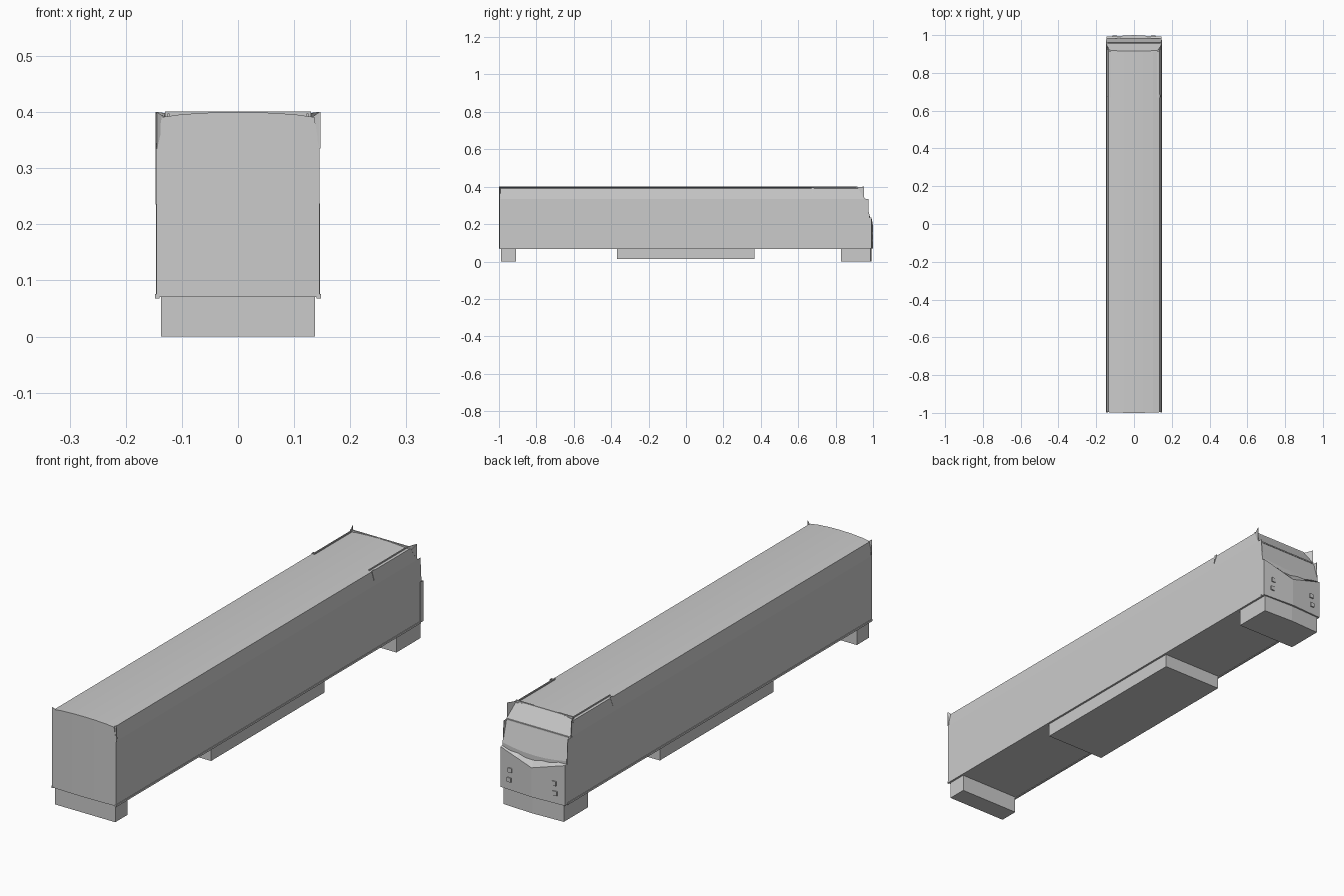
import bpy, bmesh
from mathutils import Vector

old = bpy.data.objects.get("Cube")
if old:
    bpy.data.objects.remove(old, do_unlink=True)

GREY = (0.6, 0.6, 0.6, 1)
paint = bpy.data.materials.new("plain grey")
paint.use_nodes = True
paint.diffuse_color = GREY
paint.node_tree.nodes["Principled BSDF"].inputs["Base Color"].default_value = GREY


def finish(name, bm):
    bmesh.ops.recalc_face_normals(bm, faces=bm.faces)
    mesh = bpy.data.meshes.new(name)
    bm.to_mesh(mesh)
    bm.free()
    mesh.materials.append(paint)
    obj = bpy.data.objects.new(name, mesh)
    bpy.context.collection.objects.link(obj)
    return obj


def box(name, x0, x1, y0, y1, z0, z1):
    bm = bmesh.new()
    bmesh.ops.create_cube(bm, size=1)
    for v in bm.verts:
        v.co = Vector((x1 if v.co.x > 0 else x0,
                       y1 if v.co.y > 0 else y0,
                       z1 if v.co.z > 0 else z0))
    return finish(name, bm)


def columns(rows):
    """Solid from columns (x, y_front, y_rear, z_low, z_top_front, z_top_rear)."""
    bm = bmesh.new()
    rings = []
    for x, yf, yr, z, tf, tr in rows:
        rings.append([bm.verts.new(p) for p in
                      ((x, yf, z), (x, yr, z), (x, yr, tr), (x, yf, tf))])
    for a, b in zip(rings, rings[1:]):
        for i in range(4):
            j = (i + 1) % 4
            bm.faces.new((a[i], a[j], b[j], b[i]))
    bm.faces.new(rings[0])
    bm.faces.new(rings[-1])
    return bm


def slice_rear(bm, low, high):
    """Cut away everything behind the sloped plane through two (y, z) points."""
    dy, dz = high[0] - low[0], high[1] - low[1]
    res = bmesh.ops.bisect_plane(
        bm, geom=bm.verts[:] + bm.edges[:] + bm.faces[:], dist=1e-6,
        plane_co=(0, low[0], low[1]), plane_no=(0, dz, -dy), clear_outer=True)
    cut = [e for e in res["geom_cut"] if isinstance(e, bmesh.types.BMEdge)]
    bmesh.ops.holes_fill(bm, edges=cut, sides=0)


def sheet(name, *points, thick=0.002):
    bm = bmesh.new()
    face = bm.faces.new([bm.verts.new(p) for p in points])
    shift = face.normal.copy()
    face.normal_update()
    shift = face.normal * thick
    res = bmesh.ops.extrude_face_region(bm, geom=[face], use_keep_orig=True)
    verts = [v for v in res["geom"] if isinstance(v, bmesh.types.BMVert)]
    bmesh.ops.translate(bm, verts=verts, vec=-shift)
    return finish(name, bm)


# Carriage body: arched roof, slightly bowed ends, sloped cab front
W = 0.145
half = [(0, 0.4), (0.05, 0.399), (0.1, 0.396), (0.136, 0.391), (W, 0.335)]
profile = [(-x, z) for x, z in half[:0:-1]] + half
bm = columns([(x, -1 + 0.004 * (x / W) ** 2, 0.985 - 0.004 * (x / W) ** 2,
               0.07, z, z) for x, z in profile])
slice_rear(bm, (0.985, 0.235), (0.957, 0.335))
slice_rear(bm, (0.957, 0.335), (0.915, 0.4))
finish("carriage_body", bm)

# Nose with a V shaped shelf below the windscreen
bm = columns([(x, 0.972, 1 - 0.008 * abs(x / W), 0.07, 0.237,
               0.19 + 0.045 * abs(x) / 0.146) for x in (-0.146, -0.07, 0, 0.07, 0.146)])
finish("nose", bm)

# Underframe equipment and skirts
box("front_skirt", -0.137, 0.137, -0.99, -0.91, 0, 0.071)
box("middle_equipment", -0.137, 0.137, -0.37, 0.365, 0.014, 0.071)
box("rear_skirt", -0.137, 0.137, 0.83, 0.975, 0, 0.071)
bm = columns([(x, 0.97, 0.992 - 0.006 * abs(x / W), 0, 0.071, 0.071)
              for x in (-0.137, 0, 0.137)])
finish("rear_valance", bm)

# Cab rim lines
box("windscreen_rim", -0.14, 0.14, 0.95, 0.96, 0.333, 0.338)
box("brow_rim", -0.13, 0.13, 0.911, 0.917, 0.392, 0.401)

for side, label in ((1, "left"), (-1, "right")):
    s = side
    # Sill along the lower body edge
    box(label + "_sill", *sorted((s * 0.14, s * 0.1475)), -0.998, 0.975, 0.068, 0.076)
    # Upright corner flaps at both ends
    sheet(label + "_front_flap", (s * W, -0.998, 0.335), (s * W, -0.998, 0.4),
          (s * 0.132, -0.99, 0.391))
    sheet(label + "_front_fold", (s * W, -0.998, 0.335), (s * W, -0.998, 0.4),
          (s * W, -0.99, 0.34))
    sheet(label + "_cab_flap", (s * W, 0.952, 0.335), (s * W, 0.952, 0.4),
          (s * 0.128, 0.915, 0.398))
    sheet(label + "_cab_fold", (s * W, 0.952, 0.335), (s * W, 0.952, 0.4),
          (s * 0.138, 0.925, 0.385))
    # Side cheeks beside the windscreen
    sheet(label + "_cheek", (s * W, 0.94, 0.235), (s * W, 0.978, 0.235),
          (s * W, 0.975, 0.335), (s * W, 0.94, 0.335))
    # Roof gutter with its down spike
    box(label + "_gutter", *sorted((s * 0.122, s * 0.126)), 0.67, 0.915, 0.39, 0.397)
    sheet(label + "_spike", (s * 0.136, 0.67, 0.395), (s * 0.136, 0.685, 0.395),
          (s * 0.143, 0.675, 0.355))
    # Lamps
    for z, x, level in ((0.152, 0.1, "upper"), (0.112, 0.104, "lower")):
        box(f"{label}_{level}_lamp", s * x - 0.009, s * x + 0.009, 0.985, 0.999,
            z - 0.009, z + 0.009)
